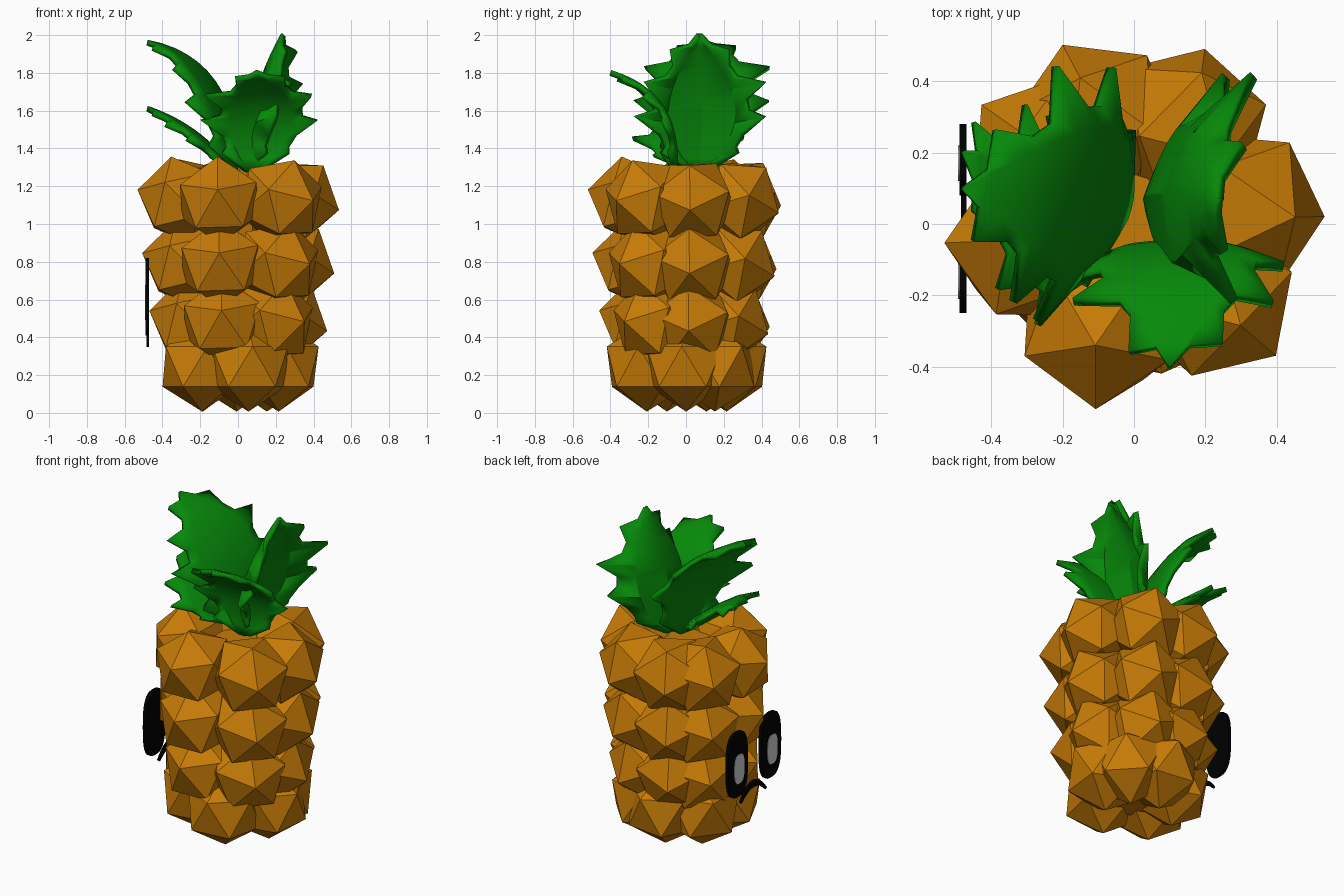
import bpy, bmesh, math, random
from mathutils import Vector, Matrix

random.seed(4)
if "Cube" in bpy.data.objects:
    bpy.data.objects.remove(bpy.data.objects["Cube"])


def material(name, rgb):
    m = bpy.data.materials.new(name)
    m.use_nodes = True
    m.diffuse_color = (*rgb, 1)
    m.node_tree.nodes["Principled BSDF"].inputs["Base Color"].default_value = (*rgb, 1)
    return m


ORANGE = material("golden_orange", (0.57, 0.2, 0.002))
GREEN = material("leaf_green", (0.002, 0.25, 0.003))
BLACK = material("black", (0.0, 0.0, 0.0))
GREY = material("pale_grey", (0.65, 0.65, 0.65))


def finish(bm, name, mat):
    bmesh.ops.recalc_face_normals(bm, faces=bm.faces)
    mesh = bpy.data.meshes.new(name)
    bm.to_mesh(mesh)
    bm.free()
    mesh.materials.append(mat)
    ob = bpy.data.objects.new(name, mesh)
    bpy.context.collection.objects.link(ob)
    return ob


def segment(bm, angle, ring, z, turn):
    a = math.radians(angle)
    place = Matrix.Translation((ring * math.cos(a), ring * math.sin(a), z))
    bmesh.ops.create_icosphere(bm, subdivisions=1, radius=0.238, matrix=place @ turn)


# Bottom row of the fruit: faceted segments with a corner pointing straight down
bm = bmesh.new()
for angle in (0, -75, -152, 150, 92, 45):
    spin = math.radians(angle) + random.uniform(-0.2, 0.2)
    segment(bm, angle, 0.215, 0.245, Matrix.Rotation(spin, 4, "Z"))
finish(bm, "segments_bottom", ORANGE)

# Upper rows: (position angle, facing angle) of segments with a corner pointing outwards
COLUMNS = ((7, -4), (-42, -44), (-109, -92), (-170, 180), (142, 142), (110, 114), (62, 76))
for name, z, ring in (("lower", 0.485, 0.242), ("middle", 0.79, 0.28), ("top", 1.125, 0.305)):
    bm = bmesh.new()
    for angle, facing in COLUMNS:
        f = math.radians(facing)
        out = Vector((math.cos(f), math.sin(f), -0.34 * math.cos(f - math.pi / 4)))
        roll = Matrix.Rotation(math.radians(20), 4, "Z")
        segment(bm, angle, ring, z, out.to_track_quat("Z", "Y").to_matrix().to_4x4() @ roll)
    finish(bm, "segments_" + name, ORANGE)

# Slim core closing the gap along the axis
bm = bmesh.new()
bmesh.ops.create_cone(bm, cap_ends=True, segments=10, radius1=0.1, radius2=0.14, depth=1.1,
                      matrix=Matrix.Translation((0, 0, 0.66)))
finish(bm, "core", ORANGE)


# Leaves: curved sheets with a barbed outline and curled edges
def leaf(name, base, bend, tip, side, half_width, curl):
    base, bend, tip = Vector(base), Vector(bend), Vector(tip)
    side = Vector(side).normalized()
    out = Vector((tip.x - base.x, tip.y - base.y, 0)).normalized()
    steps = 12
    bm = bmesh.new()
    rows = []
    for i in range(steps + 1):
        t = i / steps
        centre = base * (1 - t) ** 2 + bend * 2 * t * (1 - t) + tip * t * t
        along = ((bend - base) * (1 - t) + (tip - bend) * t).normalized()
        width = half_width * (0.16 * (1 - t) + math.sin(math.pi * t ** 0.8)) + 0.006
        barb = i % 3 == 1
        row = []
        for s in (-1, -0.6, 0, 0.6, 1):
            reach = width * s
            p = centre + out * curl * s * s * width / half_width
            if abs(s) == 1:
                reach *= random.uniform(1.05, 1.25) if barb else 0.78
                if barb:
                    p += along * 0.03 + out * random.uniform(0, 0.06)
            row.append(bm.verts.new(p + side * reach))
        rows.append(row)
    for a, b in zip(rows, rows[1:]):
        for k in range(4):
            bm.faces.new((a[k], a[k + 1], b[k + 1], b[k]))
    ob = finish(bm, name, GREEN)
    thick = ob.modifiers.new("thickness", "SOLIDIFY")
    thick.thickness = 0.03
    thick.offset = 0
    bpy.ops.object.select_all(action="DESELECT")
    ob.select_set(True)
    bpy.context.view_layer.objects.active = ob
    bpy.ops.object.shade_smooth_by_angle(angle=math.radians(30))


leaf("leaf_right", (0.04, 0.07, 1.28), (0.06, 0.1, 1.68), (0.24, 0.07, 2.0), (0.1, 1, 0), 0.28, 0.13)
leaf("leaf_left_tall", (-0.02, 0.05, 1.28), (-0.08, 0.1, 1.88), (-0.48, 0.1, 1.96), (0.25, 1, 0), 0.29, 0.03)
leaf("leaf_front", (0.08, -0.06, 1.28), (0.16, -0.03, 1.69), (0.1, -0.4, 1.8), (1, 0.05, 0), 0.25, 0.02)
leaf("leaf_left_low", (-0.05, 0, 1.3), (-0.22, -0.08, 1.52), (-0.48, 0.2, 1.61), (0.1, 1, 0), 0.23, 0.03)


# Face: flat plates on the -x side, extruded from outlines in y and z
def plate(name, outline, x, depth, mat):
    bm = bmesh.new()
    face = bm.faces.new([bm.verts.new((x, y, z)) for y, z in outline])
    moved = bmesh.ops.extrude_face_region(bm, geom=[face])["geom"]
    verts = [v for v in moved if isinstance(v, bmesh.types.BMVert)]
    bmesh.ops.translate(bm, verts=verts, vec=(depth, 0, 0))
    return finish(bm, name, mat)


def rounded(cy, cz, ry, rz):
    pts = []
    for i in range(28):
        c, s = math.cos(math.tau * i / 28), math.sin(math.tau * i / 28)
        pts.append((cy + ry * math.copysign(abs(c) ** 0.7, c),
                    cz + rz * math.copysign(abs(s) ** 0.7, s)))
    return pts


for label, y in (("left", 0.18), ("right", -0.15)):
    plate("eye_" + label, rounded(y, 0.615, 0.1, 0.205), -0.49, 0.02, BLACK)
    plate("pupil_" + label, rounded(y - 0.01, 0.585, 0.05, 0.092), -0.493, 0.006, GREY)

# Downturned mouth
spread = [k / 6 - 1 for k in range(13)]
upper = [(0.015 + 0.13 * k, 0.45 - 0.09 * k * k) for k in spread]
lower = [(0.015 + 0.12 * k, 0.41 - 0.06 * k * k) for k in reversed(spread)]
plate("mouth", upper + lower, -0.485, 0.015, BLACK)
